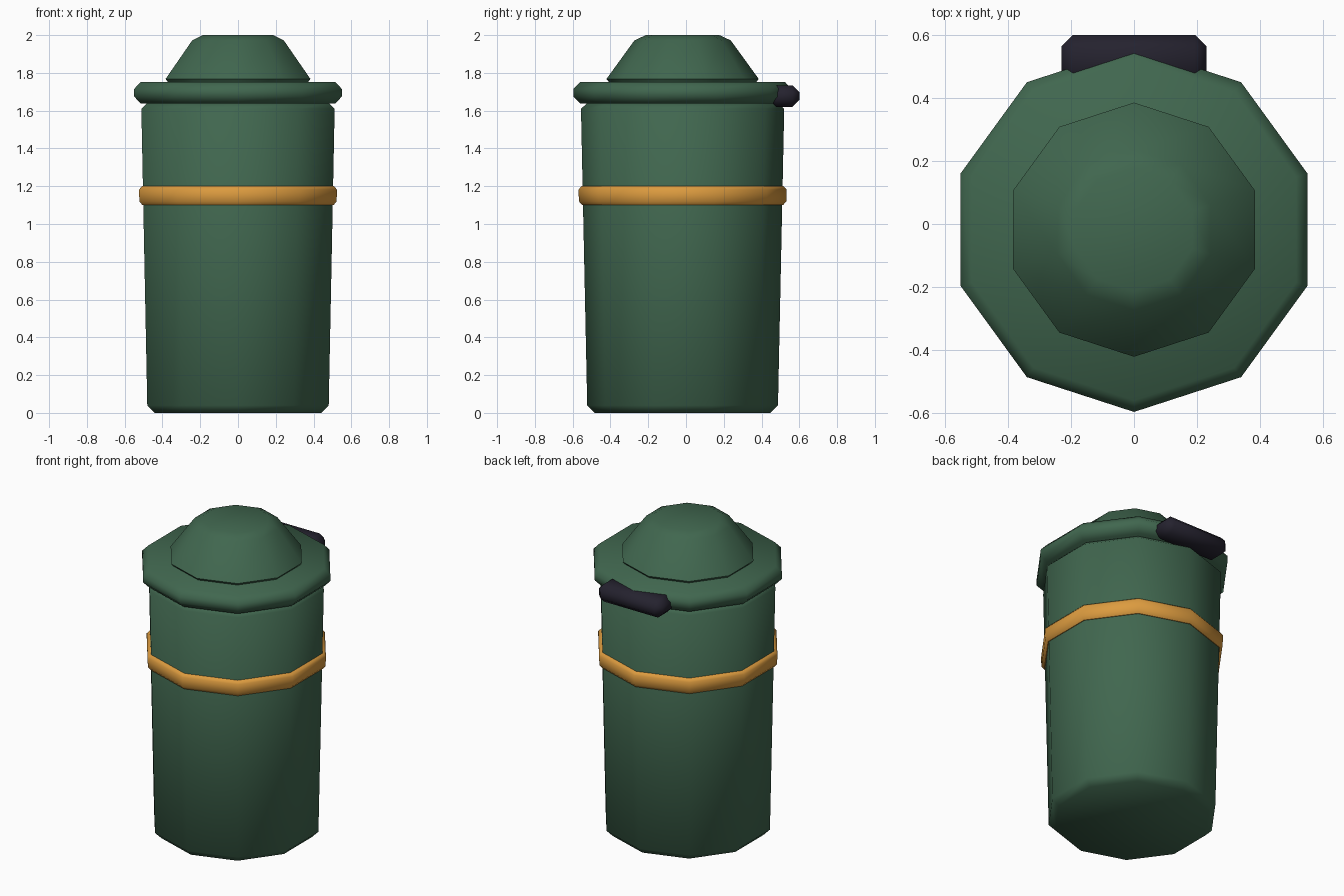
import bpy, bmesh, math

if "Cube" in bpy.data.objects:
    bpy.data.objects.remove(bpy.data.objects["Cube"])

CY = -0.018   # centre of the round parts in y
SIDES = 10


def material(name, rgb):
    m = bpy.data.materials.new(name)
    m.diffuse_color = (*rgb, 1)
    m.use_nodes = True
    m.node_tree.nodes["Principled BSDF"].inputs["Base Color"].default_value = m.diffuse_color
    return m


green = material("bin green", (0.052, 0.135, 0.078))
orange = material("band orange", (0.72, 0.33, 0.05))
dark = material("hinge dark", (0.018, 0.016, 0.028))


def finish(name, bm, mat):
    bmesh.ops.recalc_face_normals(bm, faces=bm.faces)
    me = bpy.data.meshes.new(name)
    bm.to_mesh(me)
    bm.free()
    me.materials.append(mat)
    ob = bpy.data.objects.new(name, me)
    bpy.context.collection.objects.link(ob)
    bpy.ops.object.select_all(action='DESELECT')
    ob.select_set(True)
    bpy.context.view_layer.objects.active = ob
    bpy.ops.object.shade_smooth_by_angle(angle=math.radians(50))
    return ob


def turned(name, profile, mat):
    """Ten-sided solid from (radius, z) rings, a corner facing the front."""
    bm = bmesh.new()
    rings = []
    for r, z in profile:
        angles = [math.radians(-90 + 360 * i / SIDES) for i in range(SIDES)]
        rings.append([bm.verts.new((r * math.cos(a), CY + r * math.sin(a), z))
                      for a in angles])
    for lo, hi in zip(rings, rings[1:]):
        for i in range(SIDES):
            j = (i + 1) % SIDES
            bm.faces.new((lo[i], lo[j], hi[j], hi[i]))
    bm.faces.new(rings[0][::-1])
    bm.faces.new(rings[-1])
    return finish(name, bm, mat)


# Tapered body, band, lid rim and domed lid top
turned("body", [(0.465, 0), (0.505, 0.04), (0.538, 1.61), (0.505, 1.64)], green)
turned("band", [(0.532, 1.10), (0.549, 1.12), (0.551, 1.182), (0.535, 1.20)], orange)
turned("lid_rim", [(0.541, 1.637), (0.578, 1.675), (0.578, 1.715), (0.541, 1.753)], green)
turned("lid_dome", [(0.385, 1.745), (0.403, 1.768), (0.255, 1.972), (0.195, 2.0)], green)

# Hinge block at the back
bm = bmesh.new()
bmesh.ops.create_cube(bm, size=1)
for v in bm.verts:
    v.co = (v.co.x * 0.46, 0.52 + v.co.y * 0.16, 1.677 + v.co.z * 0.115)
bmesh.ops.bevel(bm, geom=bm.edges[:], offset=0.037, segments=1, affect='EDGES')
finish("hinge", bm, dark)
